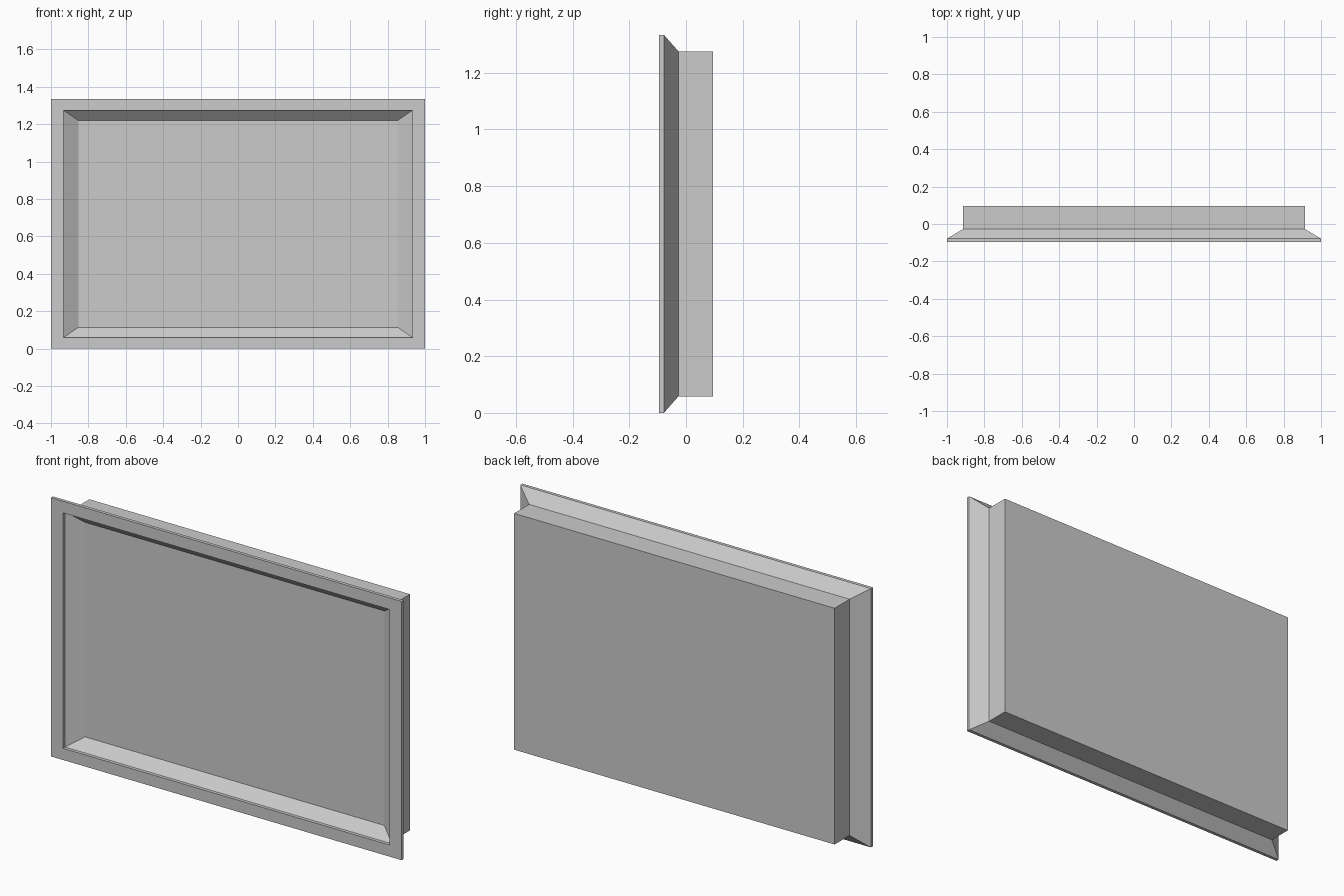
import bpy
import bmesh

if "Cube" in bpy.data.objects:
    bpy.data.objects.remove(bpy.data.objects["Cube"])

MID_Z = 0.667       # centre height of the panel
STEP_Y = -0.078     # back of the straight rim edge
PANEL_Y = -0.027    # front of the recessed panel
FRONT_Y, BACK_Y = -0.095, 0.095


def rect_loop(bm, hx, hz, y):
    return [bm.verts.new((sx * hx, y, MID_Z + sz * hz))
            for sx, sz in ((-1, -1), (1, -1), (1, 1), (-1, 1))]


def finish(name, bm):
    bmesh.ops.recalc_face_normals(bm, faces=bm.faces)
    mesh = bpy.data.meshes.new(name)
    bm.to_mesh(mesh)
    bm.free()
    obj = bpy.data.objects.new(name, mesh)
    bpy.context.collection.objects.link(obj)
    return obj


def bridge(bm, a, b):
    for i in range(4):
        j = (i + 1) % 4
        bm.faces.new((a[i], a[j], b[j], b[i]))


# Bezel: one cross-section (half width, half height, y) carried round the frame
profile = [
    (1.0, 0.667, FRONT_Y),      # outer front edge
    (1.0, 0.667, STEP_Y),       # outer lip
    (0.914, 0.609, PANEL_Y),    # outer slope meets the housing
    (0.854, 0.553, PANEL_Y),    # inner slope meets the panel
    (0.932, 0.607, STEP_Y),     # inner lip
    (0.932, 0.607, FRONT_Y),    # front opening
]
bm = bmesh.new()
loops = [rect_loop(bm, *p) for p in profile]
for k, loop in enumerate(loops):
    bridge(bm, loop, loops[(k + 1) % len(loops)])
finish("bezel", bm)

# Housing: plain box behind the bezel, its front face is the recessed panel
bm = bmesh.new()
front = rect_loop(bm, 0.914, 0.609, PANEL_Y)
back = rect_loop(bm, 0.914, 0.609, BACK_Y)
bridge(bm, front, back)
bm.faces.new(front)
bm.faces.new(back)
finish("housing", bm)
